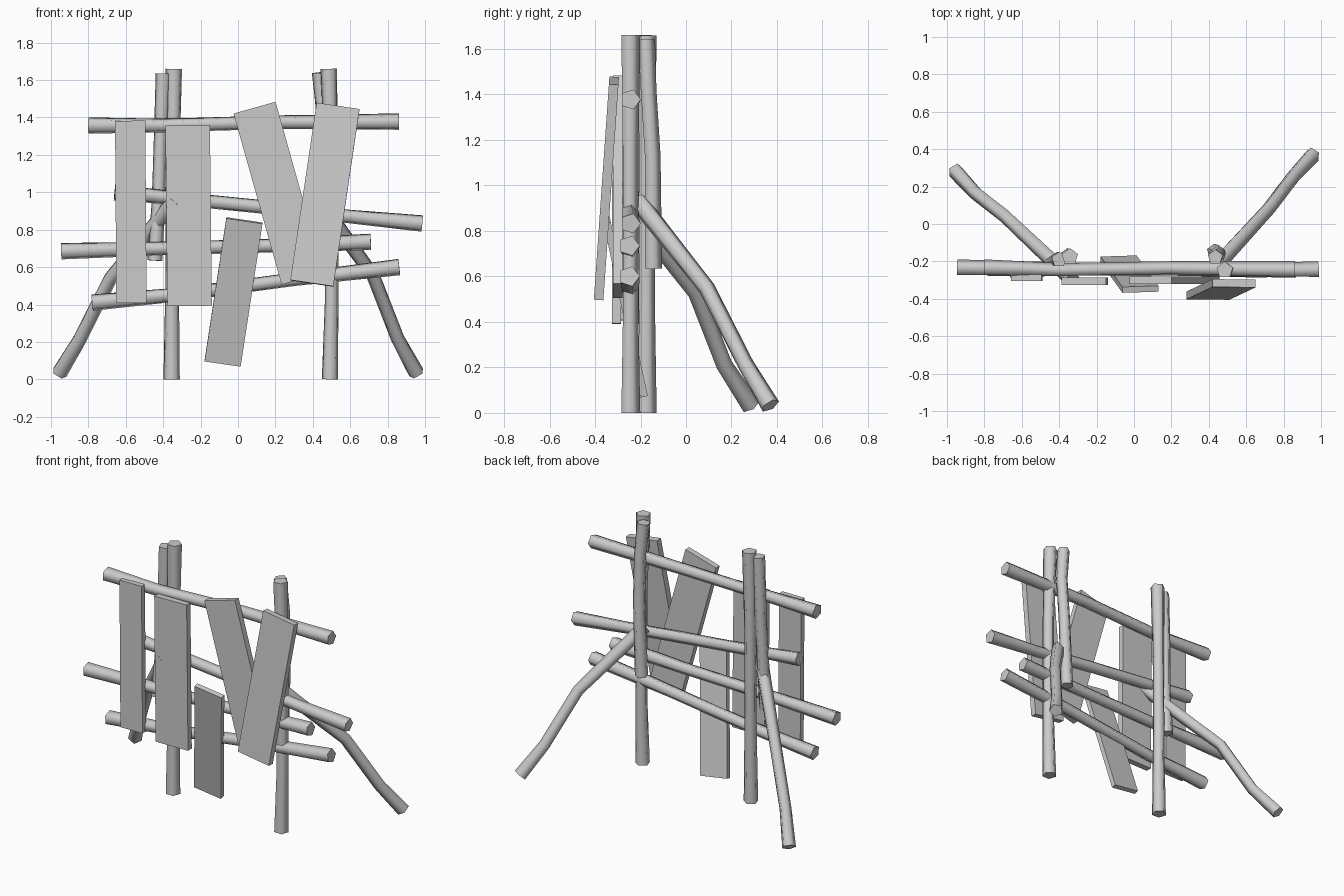
import bpy, bmesh, math
from mathutils import Vector, Euler

if "Cube" in bpy.data.objects:
    bpy.data.objects.remove(bpy.data.objects["Cube"])

def finish(bm, name):
    bmesh.ops.recalc_face_normals(bm, faces=bm.faces)
    me = bpy.data.meshes.new(name)
    bm.to_mesh(me)
    bm.free()
    ob = bpy.data.objects.new(name, me)
    bpy.context.collection.objects.link(ob)
    return ob

def pole(name, pts, r_end=0.046, r_mid=0.038):
    """Five-sided branch swept along points, thicker at both ends."""
    P = [Vector(p) for p in pts]
    bm = bmesh.new()
    rings = []
    for i, p in enumerate(P):
        t = (P[min(i + 1, len(P) - 1)] - P[max(i - 1, 0)]).normalized()
        ref = Vector((0, 1, 0))
        u = (ref - t * ref.dot(t)).normalized()
        v = t.cross(u)
        r = r_end if i in (0, len(P) - 1) else r_mid
        rings.append([bm.verts.new(p + r * (u * math.cos(a) + v * math.sin(a)))
                      for a in (k * math.tau / 5 for k in range(5))])
    for a, b in zip(rings, rings[1:]):
        for k in range(5):
            f = bm.faces.new((a[k], a[(k + 1) % 5], b[(k + 1) % 5], b[k]))
            f.smooth = True
    for ring in (rings[0], rings[-1]):
        cap = bm.faces.new(ring)
        for e in cap.edges:
            e.smooth = False
    return finish(bm, name)

def board(name, center, size, lean=0, tilt=0, yaw=0):
    """Flat plank: lean turns it in the front plane, tilt tips it in depth."""
    bm = bmesh.new()
    bmesh.ops.create_cube(bm, size=1)
    bmesh.ops.scale(bm, vec=size, verts=bm.verts)
    ob = finish(bm, name)
    ob.location = center
    rot = (Euler((math.radians(tilt), 0, 0)).to_matrix()
           @ Euler((0, math.radians(lean), 0)).to_matrix()
           @ Euler((0, 0, math.radians(yaw))).to_matrix())
    ob.rotation_euler = rot.to_euler()
    return ob

# upright posts
pole("left_post", [(-.355, -.175, 0), (-.352, -.175, .5), (-.35, -.175, 1.15), (-.343, -.175, 1.66)])
pole("right_post", [(.492, -.247, 0), (.5, -.247, .4), (.5, -.247, 1.15), (.485, -.247, 1.66)])

# shorter branches tied beside the posts
pole("left_side_branch", [(-.445, -.205, .635), (-.425, -.2, .95), (-.415, -.19, 1.25), (-.4, -.19, 1.635)], .042)
pole("right_side_branch", [(.43, -.147, .635), (.45, -.15, 1.13), (.455, -.168, 1.42), (.435, -.178, 1.64)], .042)

# bent braces reaching back to the ground
pole("left_brace", [(-.955, .285, .032), (-.845, .165, .215), (-.685, .04, .535), (-.33, -.295, .965)], .044)
pole("right_brace", [(.955, .37, .032), (.855, .26, .215), (.725, .09, .55), (.45, -.21, .93)], .044)

# crossing rails
pole("top_rail", [(-.8, -.235, 1.357), (-.4, -.247, 1.357), (.2, -.237, 1.375), (.86, -.245, 1.378)])
pole("upper_rail", [(-.66, -.25, 1.0), (-.4, -.245, .975), (.15, -.245, .92), (.6, -.25, .87), (.985, -.245, .833)])
pole("middle_rail", [(-.945, -.235, .685), (-.4, -.245, .7), (.2, -.245, .715), (.71, -.25, .735)])
pole("lower_rail", [(-.78, -.24, .41), (-.3, -.245, .455), (.3, -.245, .535), (.862, -.25, .6)])

# planks hung on the front
board("plank_1", (-.573, -.287, .895), (.162, .036, .975), lean=-.4)
board("plank_2", (-.264, -.305, .875), (.238, .04, .965), lean=-.6)
board("plank_3", (-.024, -.268, .467), (.195, .032, .79), lean=8.5, tilt=12)
board("plank_4", (.217, -.3, .995), (.233, .04, .95), lean=-15.7)
board("plank_5", (.465, -.35, .987), (.232, .042, .96), lean=8.4, tilt=-4)
